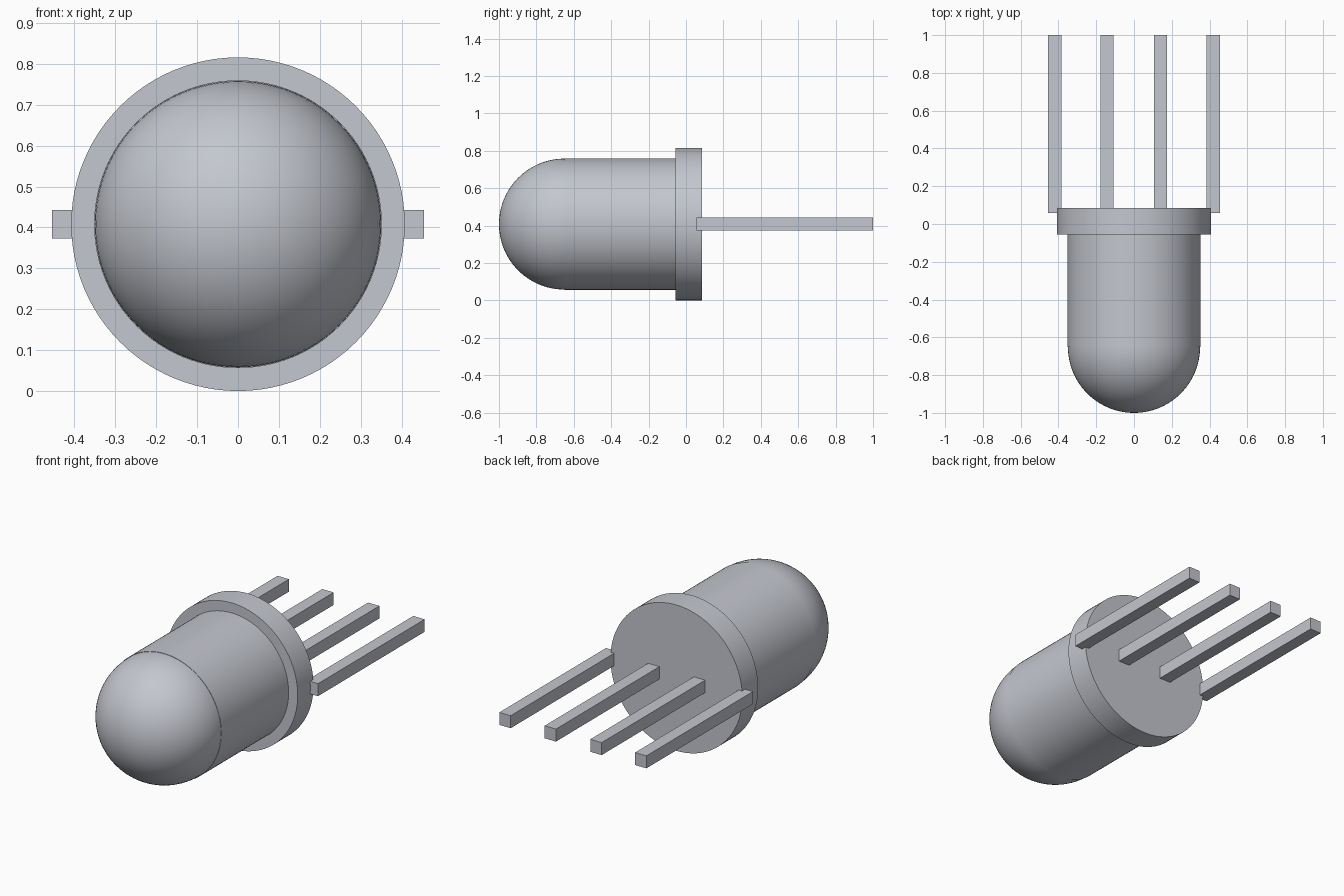
import bpy, bmesh, math
from mathutils import Matrix

cube = bpy.data.objects.get("Cube")
if cube:
    bpy.data.objects.remove(cube, do_unlink=True)

AXIS_Z = 0.408      # height of the lamp axis
DOME_R = 0.35
BODY_R = 0.352
FLANGE_R = 0.408
FLANGE_FRONT, FLANGE_BACK = -0.055, 0.085
LEG_W = 0.07
LEG_START, LEG_END = 0.057, 1.0

grey = bpy.data.materials.new("cool_grey")
grey.use_nodes = True
colour = (0.55, 0.57, 0.62, 1)
grey.diffuse_color = colour
grey.node_tree.nodes["Principled BSDF"].inputs["Base Color"].default_value = colour


def add_object(name, bm, smooth=False):
    bmesh.ops.recalc_face_normals(bm, faces=bm.faces)
    mesh = bpy.data.meshes.new(name)
    bm.to_mesh(mesh)
    bm.free()
    mesh.materials.append(grey)
    obj = bpy.data.objects.new(name, mesh)
    bpy.context.collection.objects.link(obj)
    if smooth:
        bpy.ops.object.select_all(action="DESELECT")
        obj.select_set(True)
        bpy.context.view_layer.objects.active = obj
        bpy.ops.object.shade_smooth_by_angle(angle=math.radians(30))
    return obj


def lathe(name, profile, steps=96):
    """Revolve (radius, y) points about the lamp axis."""
    bm = bmesh.new()
    verts = [bm.verts.new((r, y, AXIS_Z)) for r, y in profile]
    edges = [bm.edges.new(pair) for pair in zip(verts, verts[1:])]
    bmesh.ops.spin(bm, geom=verts + edges, cent=(0, 0, AXIS_Z), axis=(0, 1, 0),
                   angle=math.tau, steps=steps, use_duplicate=False)
    bmesh.ops.remove_doubles(bm, verts=bm.verts, dist=1e-5)
    return add_object(name, bm, smooth=True)


# Domed lens: hemisphere running into a straight barrel
dome_y = -1 + DOME_R
lens = [(DOME_R * math.sin(a), dome_y - DOME_R * math.cos(a))
        for a in (math.pi / 2 * i / 24 for i in range(25))]
lens += [(BODY_R, dome_y), (BODY_R, FLANGE_FRONT)]
lathe("lens_body", lens)

# Base flange, closed at the back
lathe("base_flange", [(BODY_R, FLANGE_FRONT), (FLANGE_R, FLANGE_FRONT),
                      (FLANGE_R, FLANGE_BACK), (0, FLANGE_BACK)])

# Four square wire legs in a row
for name, x in (("outer_leg_right", -0.42), ("inner_leg_right", -0.143),
                ("inner_leg_left", 0.14), ("outer_leg_left", 0.42)):
    bm = bmesh.new()
    centre = Matrix.Translation((x, (LEG_START + LEG_END) / 2, AXIS_Z))
    size = Matrix.Diagonal((LEG_W, LEG_END - LEG_START, LEG_W, 1))
    bmesh.ops.create_cube(bm, size=1, matrix=centre @ size)
    add_object(name, bm)
